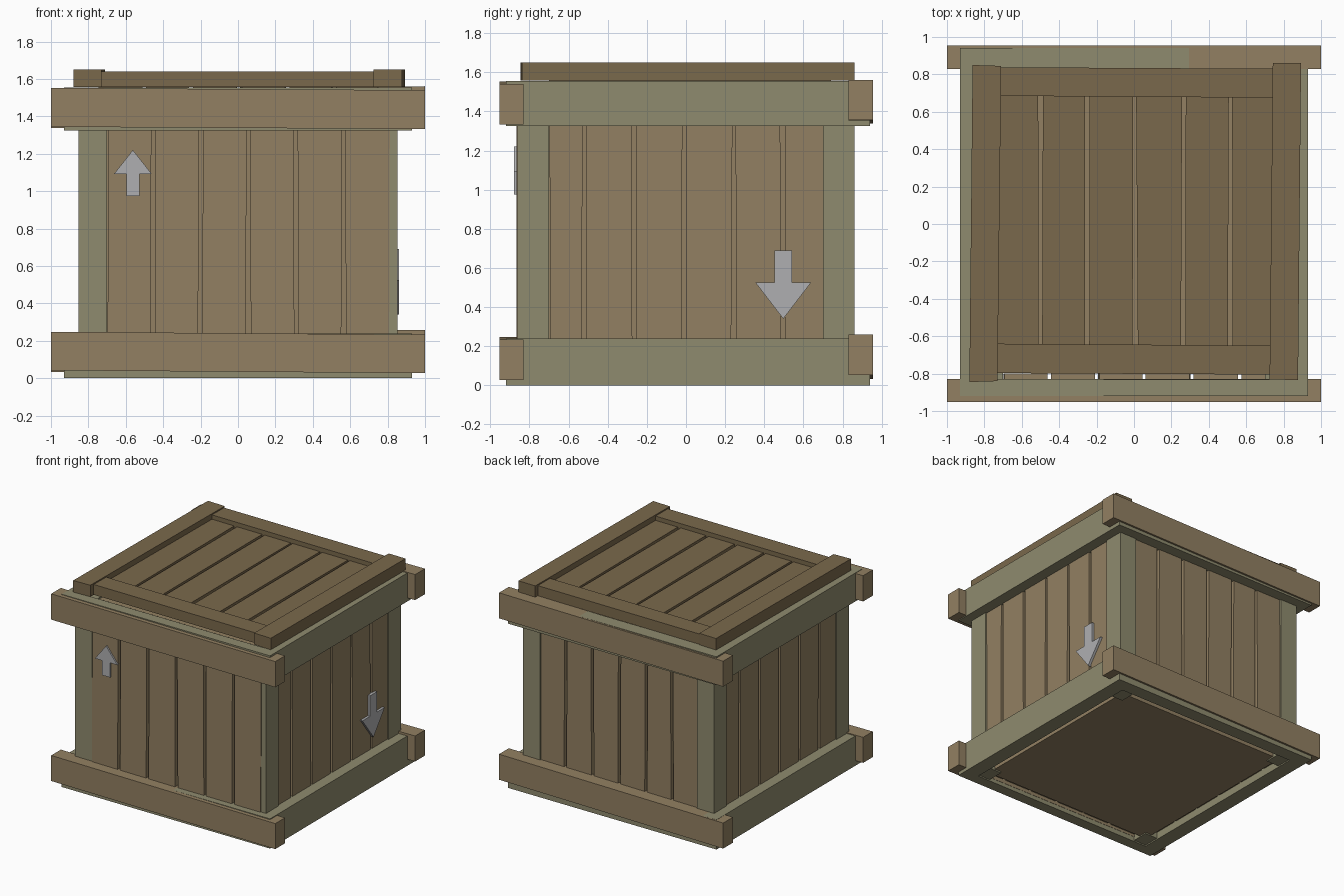
import bpy, bmesh, random
from mathutils import Vector

if "Cube" in bpy.data.objects:
    bpy.data.objects.remove(bpy.data.objects["Cube"])

random.seed(4)


def mat(name, r, g, b):
    m = bpy.data.materials.new(name)
    m.diffuse_color = (r, g, b, 1)
    m.use_nodes = True
    m.node_tree.nodes["Principled BSDF"].inputs["Base Color"].default_value = m.diffuse_color
    return m


BROWN = mat("plank_wood", .288, .216, .122)
GREEN = mat("frame_wood", .275, .258, .156)
DARK = mat("lid_wood", .195, .141, .072)
GREY = mat("arrow_paint", .43, .43, .44)


def prism(name, material, pts, d0, d1, axis):
    """Extrude a 2D profile from d0 to d1 along an axis."""
    place = {'x': lambda p, d: Vector((d, p[0], p[1])),
             'y': lambda p, d: Vector((p[0], d, p[1])),
             'z': lambda p, d: Vector((p[0], p[1], d))}[axis]
    bm = bmesh.new()
    a = [bm.verts.new(place(p, d0)) for p in pts]
    b = [bm.verts.new(place(p, d1)) for p in pts]
    n = len(pts)
    bm.faces.new(a)
    bm.faces.new(b[::-1])
    for i in range(n):
        bm.faces.new((a[i], a[(i + 1) % n], b[(i + 1) % n], b[i]))
    bmesh.ops.recalc_face_normals(bm, faces=bm.faces)
    me = bpy.data.meshes.new(name)
    bm.to_mesh(me)
    bm.free()
    me.materials.append(material)
    ob = bpy.data.objects.new(name, me)
    bpy.context.collection.objects.link(ob)
    return ob


def box(name, material, x0, x1, y0, y1, z0, z1):
    return prism(name, material, [(x0, y0), (x1, y0), (x1, y1), (x0, y1)], z0, z1, 'z')


def planks(name, material, start, end, seams, lo, hi, d0, d1, axis):
    """Row of slightly tapered boards separated by narrow gaps."""
    edges = [start] + seams + [end]
    for i in range(len(edges) - 1):
        l, r = edges[i], edges[i + 1]
        gl = 0 if i == 0 else .011
        gr = 0 if i == len(edges) - 2 else .011
        j = [random.uniform(-.005, .005) for _ in range(2)]
        prism(f"{name}_{i + 1}", material,
              [(l + gl + j[0], lo), (r - gr + j[1], lo),
               (r - gr - j[1], hi), (l + gl - j[0], hi)], d0, d1, axis)


# Inner box, seen through the gaps
box("inner_box", BROWN, -.76, .76, -.77, .77, .02, 1.52)

# Corner posts
for sx in (-1, 1):
    for sy in (-1, 1):
        xs, ys = sorted((sx * .70, sx * .853)), sorted((sy * .70, sy * .86))
        box("corner_post", GREEN, *xs, *ys, .01, 1.53)

# Wall planks
planks("front_plank", BROWN, -.695, .81, [-.455, -.2, .055, .31, .565],
       .06, 1.52, -.866, -.80, 'y')
planks("back_plank", BROWN, -.70, .70, [-.47, -.24, 0, .24, .48],
       .06, 1.52, .80, .85, 'y')
side_seams = [-.52, -.265, -.01, .245, .495]
planks("right_plank", BROWN, -.695, .705, side_seams, .06, 1.52, .795, .842, 'x')
planks("left_plank", BROWN, -.705, .695, [-s for s in side_seams][::-1],
       .06, 1.52, -.842, -.795, 'x')

# Upper and lower frames
for tag, z0, z1 in (("lower", 0, .24), ("upper", 1.325, 1.555)):
    box(tag + "_frame_left", GREEN, -.93, -.81, -.92, .94, z0, z1)
    box(tag + "_frame_right", GREEN, .81, .93, -.92, .94, z0, z1)
    box(tag + "_frame_front", GREEN, -.81, .81, -.92, -.832, z0, z1)
    box(tag + "_frame_back", GREEN, -.81, .81, .832, .94, z0, z1)


# Long front and back rails, slightly crooked
def rail(name, y0, y1, zl, zr, h):
    prism(name, BROWN, [(-1, zl), (1, zr), (1, zr + h), (-1, zl + h)], y0, y1, 'y')


rail("lower_front_rail", -.953, -.83, .042, .027, .206)
rail("upper_front_rail", -.953, -.83, 1.344, 1.332, .208)
rail("lower_back_rail", .83, .955, .032, .053, .206)
rail("upper_back_rail", .83, .955, 1.338, 1.355, .206)

# Lid boards and battens
planks("lid_plank", DARK, -.74, .75, [-.5, -.25, .005, .265, .515],
       -.70, .74, 1.535, 1.605, 'z')
prism("lid_left_batten", DARK, [(-.88, -.845), (-.73, -.84), (-.71, .845), (-.863, .85)],
      1.557, 1.65, 'z')
prism("lid_right_batten", DARK, [(.725, -.83), (.877, -.835), (.893, .86), (.742, .862)],
      1.557, 1.65, 'z')
prism("lid_front_batten", DARK, [(-.73, -.797), (.74, -.805), (.74, -.65), (-.73, -.64)],
      1.557, 1.64, 'z')
prism("lid_back_batten", DARK, [(-.72, .685), (.75, .675), (.75, .83), (-.72, .838)],
      1.557, 1.64, 'z')


# Direction arrows
def arrow(name, c, tip, neck, tail, head, shaft, d0, d1, axis):
    prism(name, GREY, [(c, tip), (c + head, neck), (c + shaft, neck), (c + shaft, tail),
                       (c - shaft, tail), (c - shaft, neck), (c - head, neck)], d0, d1, axis)


arrow("front_arrow", -.562, 1.22, 1.093, .975, .1, .035, -.879, -.855, 'y')
arrow("right_arrow", .497, .34, .525, .69, .142, .045, .83, .862, 'x')
